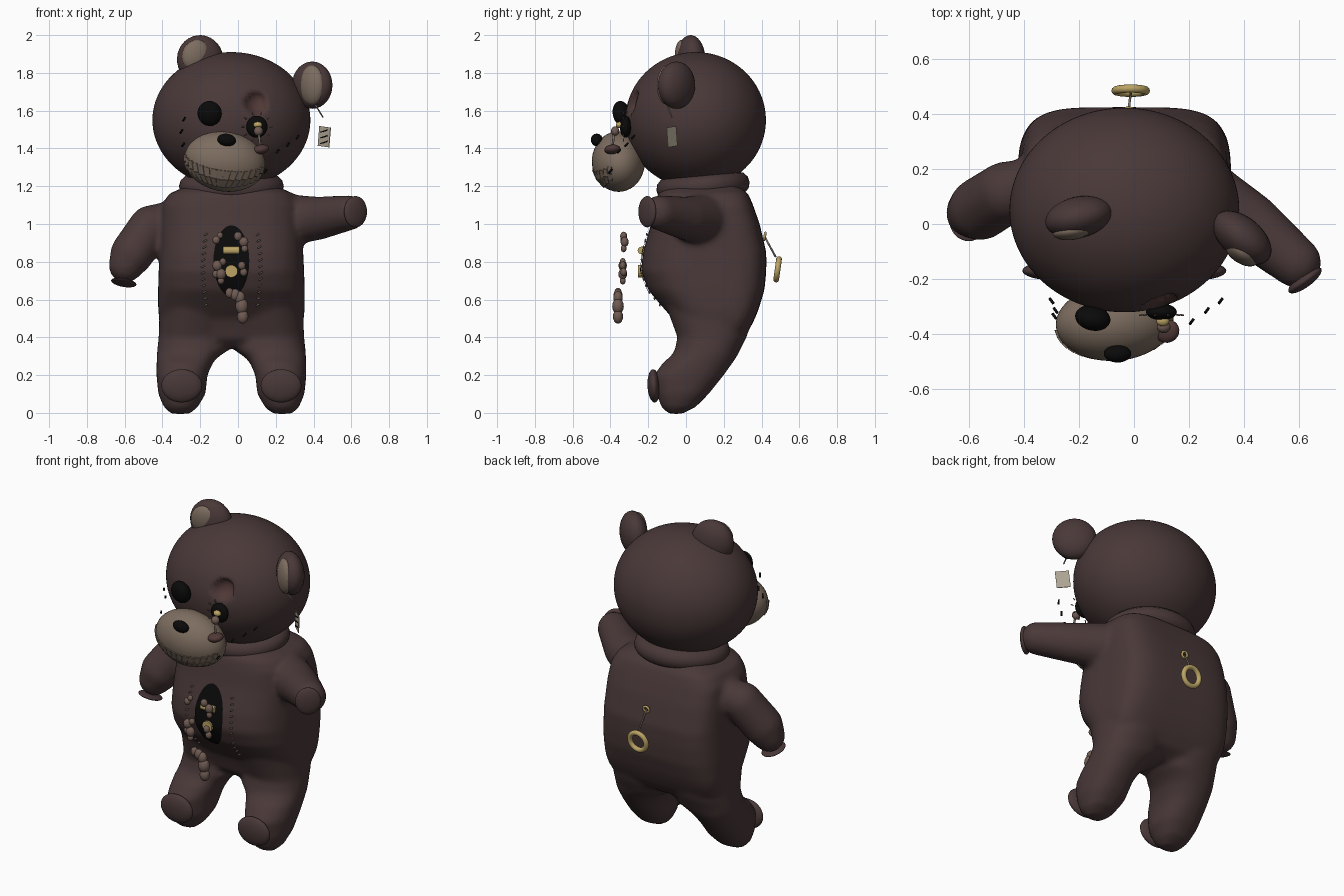
import bpy, bmesh, math
from math import sin, cos, pi, radians
from mathutils import Vector, Matrix, Euler

if "Cube" in bpy.data.objects:
    bpy.data.objects.remove(bpy.data.objects["Cube"])

def material(name, rgb):
    m = bpy.data.materials.new(name)
    m.diffuse_color = (*rgb, 1)
    m.use_nodes = True
    m.node_tree.nodes["Principled BSDF"].inputs["Base Color"].default_value = m.diffuse_color
    return m

BROWN = material("brown fur", (0.068, 0.040, 0.040))
BEIGE = material("beige plush", (0.205, 0.152, 0.115))
BLACK = material("black", (0.003, 0.003, 0.003))
GOLD = material("gold", (0.50, 0.37, 0.13))
FLESH = material("dark flesh", (0.080, 0.040, 0.037))
GUT = material("pale flesh", (0.16, 0.105, 0.085))
PAPER = material("paper", (0.42, 0.37, 0.29))
THREAD = material("thread", (0.24, 0.20, 0.17))

def finish(bm, name, mat, smooth=True):
    bmesh.ops.recalc_face_normals(bm, faces=bm.faces[:])
    me = bpy.data.meshes.new(name)
    bm.to_mesh(me)
    bm.free()
    me.materials.append(mat)
    ob = bpy.data.objects.new(name, me)
    bpy.context.collection.objects.link(ob)
    if smooth:
        for p in me.polygons:
            p.use_smooth = True
    return ob

def place(loc, rot=(0, 0, 0), scale=(1, 1, 1)):
    return Matrix.LocRotScale(Vector(loc), Euler([radians(a) for a in rot]), Vector(scale))

def ball(bm, loc, radii, rot=(0, 0, 0), seg=32):
    return bmesh.ops.create_uvsphere(bm, u_segments=seg, v_segments=seg // 2, radius=1,
                                     matrix=place(loc, rot, radii))["verts"]

def ellipsoid(name, mat, loc, radii, rot=(0, 0, 0), seg=32):
    bm = bmesh.new()
    ball(bm, loc, radii, rot, seg)
    return finish(bm, name, mat)

def stick(bm, a, b, r, seg=6):
    a, b = Vector(a), Vector(b)
    q = (b - a).to_track_quat('Z', 'Y').to_matrix().to_4x4()
    bmesh.ops.create_cone(bm, cap_ends=True, segments=seg, radius1=r, radius2=r,
                          depth=(b - a).length, matrix=Matrix.Translation((a + b) / 2) @ q)

def torus(bm, mat4, major, minor, n=48, m=12):
    rings = [[bm.verts.new(mat4 @ Vector(((major + minor * cos(2*pi*j/m)) * cos(2*pi*i/n),
              (major + minor * cos(2*pi*j/m)) * sin(2*pi*i/n), minor * sin(2*pi*j/m))))
              for j in range(m)] for i in range(n)]
    for i in range(n):
        for j in range(m):
            k, l = (i + 1) % n, (j + 1) % m
            bm.faces.new((rings[i][j], rings[k][j], rings[k][l], rings[i][l]))

def loft(bm, rings, nf, nb, n=64):
    """Stack of rings (z, centre x, half width, front y, back y)."""
    prev = first = None
    for z, cx, rx, yf, yb in rings:
        ring = []
        for i in range(n):
            c, s = cos(2*pi*i/n), sin(2*pi*i/n)
            e = 2 / (nf if s < 0 else nb)
            ring.append(bm.verts.new((cx + rx * math.copysign(abs(c)**e, c),
                        (yf + yb) / 2 + (yb - yf) / 2 * math.copysign(abs(s)**e, s), z)))
        if prev:
            for i in range(n):
                bm.faces.new((prev[i], prev[(i+1) % n], ring[(i+1) % n], ring[i]))
        first, prev = first or ring, ring
    bm.faces.new(first)
    bm.faces.new(prev)

def limb(bm, pts):
    """Chain of hulled spheres (x, y, z, r)."""
    for p, q in zip(pts, pts[1:]):
        vs = ball(bm, p[:3], [p[3]] * 3) + ball(bm, q[:3], [q[3]] * 3)
        for f in {f for v in vs for f in v.link_faces}:
            bm.faces.remove(f)
        bmesh.ops.convex_hull(bm, input=vs)
        bmesh.ops.delete(bm, geom=[v for v in vs if v.is_valid and not v.link_faces], context='VERTS')

CX = -0.035
NF = 2.7   # squareness of the torso front
# Body: torso, legs and arms fused into one soft skin
TORSO = [(.345, .08, .02, .22), (.39, .28, -.03, .30), (.45, .37, -.05, .34),
         (.5, .383, -.07, .365), (.55, .388, -.115, .385), (.65, .388, -.20, .415), (.75, .385, -.238, .425),
         (.85, .38, -.228, .425), (1.0, .375, -.185, .39), (1.1, .368, -.165, .355),
         (1.16, .33, -.15, .33), (1.2, .24, -.1, .28)]
LEG = [(-.005, .27, .05, -.09, -.02), (.03, .268, .09, -.13, .05), (.1, .262, .125, -.155, .12),
       (.2, .262, .135, -.17, .2), (.27, .246, .15, -.118, .25), (.3, .23, .165, -.08, .27),
       (.33, .205, .188, -.06, .285), (.4, .2, .185, -.045, .32), (.55, .18, .2, -.1, .37)]
bm = bmesh.new()
loft(bm, [(z, CX, w, a, b) for z, w, a, b in TORSO], NF, 4.5)
for s in (-1, 1):
    loft(bm, [(z, CX + s * u, w, a, b) for z, u, w, a, b in LEG], 2.2, 2.3)
limb(bm, [(-.36, .15, 1.03, .09), (-.465, .115, .985, .113), (-.56, .055, .845, .115), (-.595, .04, .78, .09)])
limb(bm, [(.22, .12, 1.02, .14), (.42, .0, 1.03, .115), (.59, -.14, 1.06, .092)])
body = finish(bm, "body", BROWN)
mod = body.modifiers.new("fuse", 'REMESH')
mod.mode, mod.voxel_size, mod.use_smooth_shade = 'VOXEL', 0.016, True
mod = body.modifiers.new("soften", 'SMOOTH')
mod.factor, mod.iterations = 0.5, 6

# Paw pads
for n, x in (("left", -.298), ("right", .228)):
    ellipsoid(n + "_foot_pad", BROWN, (x, -.17, .143), (.108, .034, .088), (3, 0, 0))
ellipsoid("left_hand_pad", BROWN, (-.605, .01, .69), (.068, .075, .013), (-15, 10, 0))
ellipsoid("right_hand_pad", BROWN, (.622, -.205, 1.065), (.073, .025, .083), (0, 0, 36))

# Collar roll
bm = bmesh.new()
torus(bm, place((CX, .09, 1.2), (5, 0, 0), (1.12, 1, 1.05)), .19, .058)
finish(bm, "neck_roll", BROWN)

# Head with an empty eye socket pressed in and lined
def socket(co):
    return math.hypot(co.x - .095, co.z - 1.64) / .06 if co.y < 0 else 9
HC, HR = Vector((CX, .051, 1.55)), Vector((.418, .372, .36))
bm = bmesh.new()
ball(bm, HC, HR, seg=128)
for v in bm.verts:
    d = socket(v.co)
    if d < 1:
        v.co.y += .055 * math.sqrt(1 - d * d)
head = finish(bm, "head", BROWN)
head.data.materials.append(FLESH)
for p in head.data.polygons:
    p.material_index = int(socket(p.center) < 1)

# Ears
ellipsoid("left_ear", BROWN, (-.2, .025, 1.87), (.125, .075, .13), (0, -8, 12))
ellipsoid("left_inner_ear", BEIGE, (-.225, -.025, 1.895), (.07, .033, .082), (0, 25, 8))
ellipsoid("right_ear", BROWN, (.393, -.05, 1.735), (.125, .075, .125), (0, 0, -40))
ellipsoid("right_inner_ear", BEIGE, (.392, -.098, 1.735), (.074, .044, .105), (0, 0, -36))

# Muzzle, nose and left eye
MUZ = place((-.07, -.358, 1.33), (0, 9, 4))
MR = Vector((.216, .14, .158))
ellipsoid("muzzle", BEIGE, MUZ.translation, MR, (0, 9, 4), 48)
ellipsoid("nose", BLACK, (-.06, -.472, 1.445), (.05, .032, .033), (20, 8, 0))
ellipsoid("left_eye", BLACK, (-.15, -.342, 1.585), (.065, .045, .067), (10, 0, -12))

# Grin: two rows of long teeth with a thin dark line between
def on_muzzle(lon, lat, k=1.0):
    return MUZ @ Vector((MR.x * k * sin(lon) * cos(lat), -MR.y * k * cos(lon) * cos(lat), MR.z * k * sin(lat)))
teeth, gap = bmesh.new(), bmesh.new()
N = 15
for i in range(N):
    lon = radians(-80 + 145 * i / (N - 1))
    t = abs(i / (N - 1) - .5) * 2
    mid, step = radians(-37 + 25 * t * t), radians(4.95)
    for up in (1, -1):
        ext = radians((19 if up > 0 else 21) - 6 * t * t)
        corners = [(lon - step, mid + up * .012), (lon + step, mid + up * .012),
                   (lon + step * .93, mid + up * ext), (lon - step * .93, mid + up * ext)]
        inn = [teeth.verts.new(on_muzzle(a, b, .97)) for a, b in corners]
        out = [teeth.verts.new(on_muzzle(a, b, 1.035)) for a, b in corners]
        teeth.faces.new(inn)
        teeth.faces.new(out)
        for j in range(4):
            teeth.faces.new((inn[j], inn[(j+1) % 4], out[(j+1) % 4], out[j]))
    q = [gap.verts.new(on_muzzle(lon + a * step, mid + b, 1.01)) for a, b in
         ((-1, -.03), (1, -.03), (1, .03), (-1, .03))]
    gap.faces.new(q)
finish(teeth, "teeth", BEIGE, False)
finish(gap, "mouth_line", BLACK, False)

# Dangling right eye
E = Vector((.10, -.32, 1.515))
ellipsoid("hanging_eye", BLACK, E, (.056, .03, .058))
ellipsoid("eye_spring", GOLD, (.105, -.352, 1.525), (.024, .02, .017), seg=16)
ellipsoid("eye_bead", GUT, (.108, -.375, 1.492), (.025, .022, .025), seg=16)
ellipsoid("eye_lump", FLESH, (.12, -.39, 1.395), (.046, .042, .025), (0, -10, 20), 24)
bm = bmesh.new()
stick(bm, (.108, -.38, 1.49), (.12, -.39, 1.4), .006)
for i in range(10):
    d = Vector((cos(i * pi / 5), -.15, sin(i * pi / 5)))
    stick(bm, E + d * .066, E + d * .082, .003, 4)
finish(bm, "eye_threads", THREAD)

# Loose cheek stitches
bm = bmesh.new()
for x, y, z in ((-.30, -.28, 1.49), (-.285, -.315, 1.555), (-.29, -.335, 1.42),
                (.145, -.40, 1.28), (.21, -.355, 1.385), (.265, -.315, 1.42), (.315, -.28, 1.46)):
    s = math.copysign(1, x)
    stick(bm, (x - s * .006, y - .008, z - s * .009), (x + s * .006, y + .008, z + s * .009), .006, 6)
finish(bm, "cheek_stitches", BLACK)

# Belly opening laid on the torso front
def belly_y(x, z):
    for (z0, w0, a0, b0), (z1, w1, a1, b1) in zip(TORSO, TORSO[1:]):
        if z0 <= z <= z1:
            t = (z - z0) / (z1 - z0)
            w, a, b = w0 + t*(w1-w0), a0 + t*(a1-a0), b0 + t*(b1-b0)
            return (a+b)/2 - (b-a)/2 * max(0, 1 - abs((x-CX)/w)**NF) ** (1/NF)
bm = bmesh.new()
n, rows = 32, 8
grid = [[bm.verts.new((x, belly_y(x, z) - .006, z)) for x, z in
        ((CX + .095*r/rows*cos(2*pi*i/n), .805 + .188*r/rows*sin(2*pi*i/n)) for i in range(n))]
        for r in range(1, rows + 1)]
bm.faces.new(grid[0])
for a, b in zip(grid, grid[1:]):
    for i in range(n):
        bm.faces.new((a[i], a[(i+1) % n], b[(i+1) % n], b[i]))
finish(bm, "belly_opening", BLACK)

# Gold works inside the opening
bm = bmesh.new()
stick(bm, (-.08, -.236, .86), (.008, -.236, .86), .02, 16)
stick(bm, (-.035, -.253, .75), (-.035, -.225, .75), .033, 20)
finish(bm, "belly_works", GOLD, False)

# Lumpy stuffing and a hanging string of beads
bm = bmesh.new()
for x, y, z, r in ((.0, -.33, .935, .022), (.03, -.325, .905, .025), (.035, -.33, .87, .018),
                   (-.115, -.33, .915, .02), (-.095, -.33, .94, .016), (-.11, -.335, .78, .026),
                   (-.09, -.335, .735, .027), (-.115, -.33, .735, .02), (-.08, -.335, .80, .018),
                   (.02, -.335, .78, .02), (.03, -.33, .745, .02), (-.09, -.335, .70, .018)):
    ball(bm, (x, y, z), (r, r * .85, r * 1.1), seg=16)
for x, z, r in ((-.045, .635, .022), (-.015, .625, .026), (.01, .61, .028), (.02, .565, .034), (.025, .51, .03)):
    ball(bm, (x, -.36, z), (r, r * .9, r * 1.25), seg=16)
finish(bm, "stuffing_beads", GUT)

# Torn seam threads either side of the belly
bm = bmesh.new()
for x in (-.17, .105):
    for i in range(12):
        z = .57 + .034 * i
        xx = x + math.copysign(.015, x) * sin(pi * i / 11)
        y = belly_y(xx, z)
        stick(bm, (xx - .009, y - .012, z - .004), (xx + .009, y - .014, z + .006), .004, 4)
finish(bm, "seam_threads", PAPER)

# Ear tag on a thread
TAG = place((.457, -.075, 1.462), (0, 0, -40))
bm = bmesh.new()
bmesh.ops.create_cube(bm, size=1, matrix=TAG @ place((0, 0, 0), (0, 6, 0), (.078, .004, .105)))
finish(bm, "ear_tag", PAPER, False)
bm = bmesh.new()
for k in range(3):
    bmesh.ops.create_cube(bm, size=1, matrix=TAG @ place((0, -.003, -.03 + .03 * k), (0, -14, 0), (.05, .004, .006)))
finish(bm, "tag_stripes", BLACK, False)
bm = bmesh.new()
stick(bm, (.41, -.1, 1.63), (.45, -.075, 1.565), .004)
finish(bm, "tag_thread", THREAD)

# Pull ring on the back
bm = bmesh.new()
torus(bm, place((-.012, .485, .76), (82, 0, 0)), .055, .015)
torus(bm, place((-.02, .417, .935), (80, 0, 0)), .018, .007, 24, 8)
finish(bm, "pull_ring", GOLD)
bm = bmesh.new()
stick(bm, (-.02, .415, .935), (-.012, .475, .825), .005)
finish(bm, "pull_cord", THREAD)
